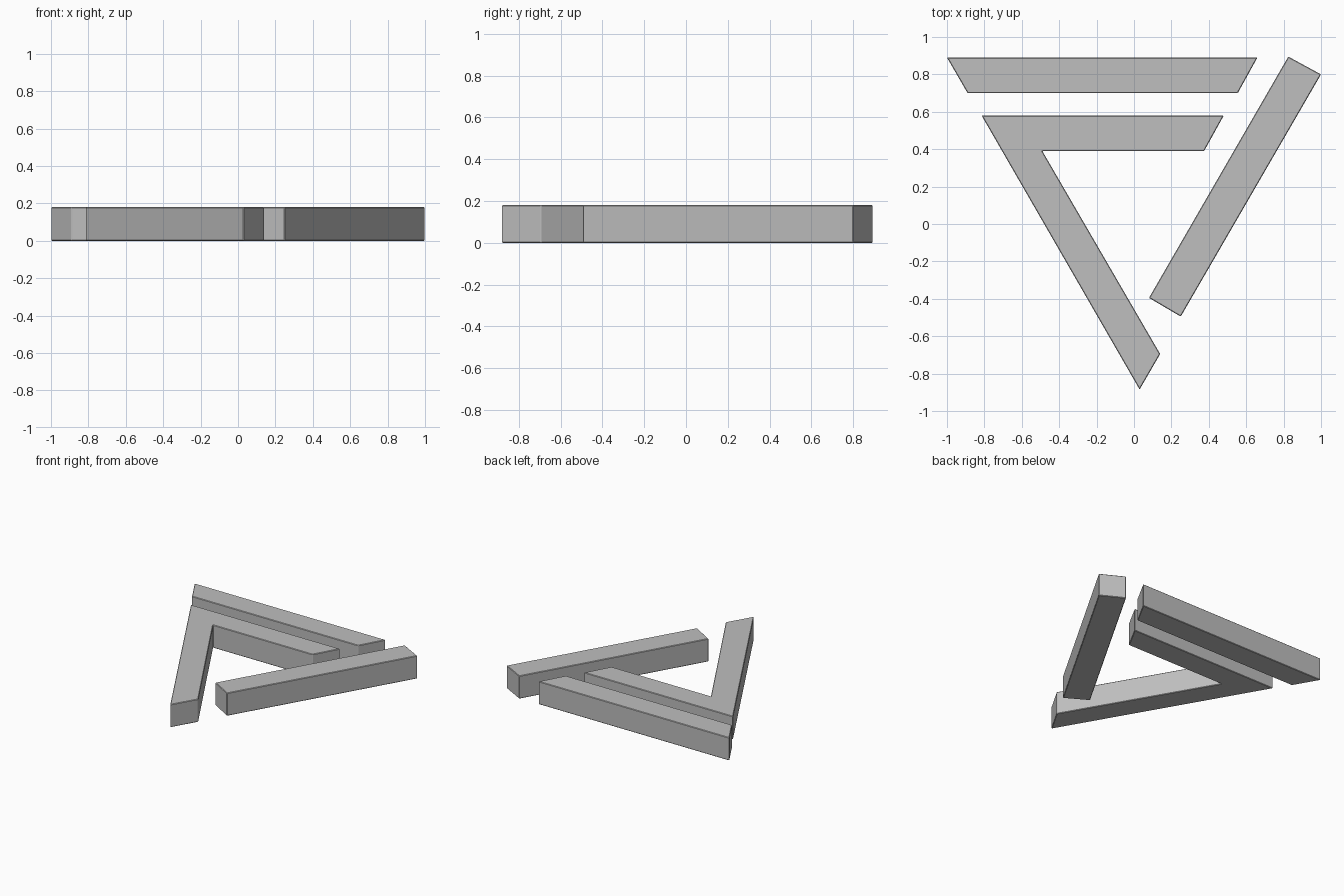
import bpy
import bmesh

HEIGHT = 0.18

cube = bpy.data.objects.get("Cube")
if cube:
    bpy.data.objects.remove(cube, do_unlink=True)

# Single flat colour
grey = bpy.data.materials.new("mid grey")
grey.use_nodes = True
colour = (0.52, 0.52, 0.52, 1)
grey.diffuse_color = colour
grey.node_tree.nodes["Principled BSDF"].inputs["Base Color"].default_value = colour


def slab(name, outline):
    """Extrude a flat outline up from the ground, with finely eased edges."""
    bm = bmesh.new()
    base = bm.faces.new([bm.verts.new((x, y, 0)) for x, y in outline])
    top = bmesh.ops.extrude_face_region(bm, geom=[base], use_keep_orig=True)
    verts = [g for g in top["geom"] if isinstance(g, bmesh.types.BMVert)]
    bmesh.ops.translate(bm, verts=verts, vec=(0, 0, HEIGHT))
    bmesh.ops.recalc_face_normals(bm, faces=bm.faces)
    mesh = bpy.data.meshes.new(name)
    bm.to_mesh(mesh)
    bm.free()
    mesh.materials.append(grey)
    obj = bpy.data.objects.new(name, mesh)
    bpy.context.collection.objects.link(obj)
    bevel = obj.modifiers.new("eased edges", "BEVEL")
    bevel.width = 0.004
    bevel.segments = 1
    return obj


# Straight bar along the back with mitred ends
slab("back_bar", [(-1, 0.89), (-0.89, 0.70), (0.555, 0.70), (0.66, 0.89)])

# Bent bar: one arm across, one arm down to the front point
slab("bent_bar", [(-0.815, 0.58), (0.03, -0.885), (0.14, -0.695),
                  (-0.49, 0.39), (0.375, 0.39), (0.48, 0.58)])

# Slanted bar with square ends
slab("slanted_bar", [(0.825, 0.895), (0.08, -0.395), (0.25, -0.495), (1, 0.80)])
